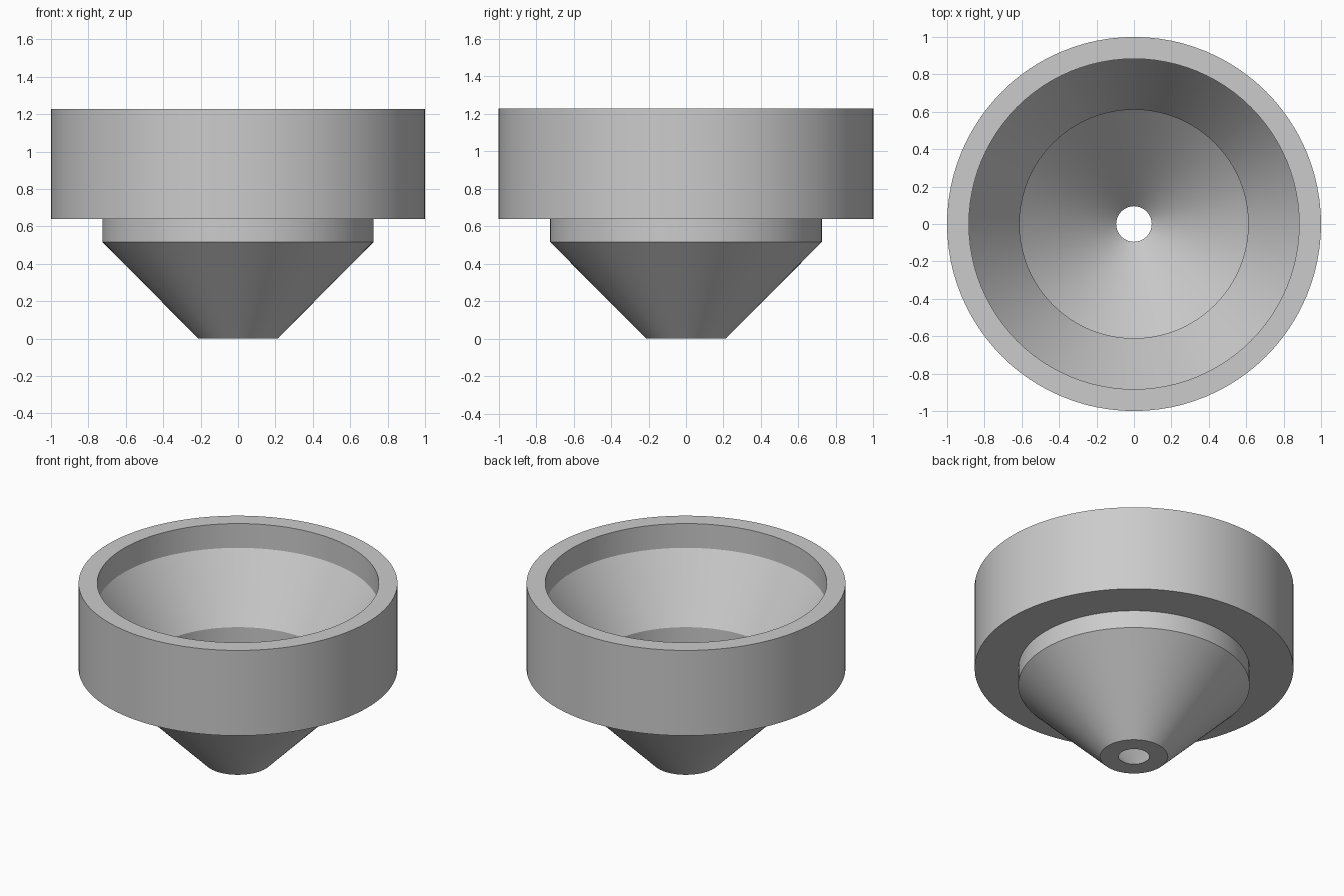
import bpy, bmesh, math

cube = bpy.data.objects.get("Cube")
if cube:
    bpy.data.objects.remove(cube, do_unlink=True)

SEGMENTS = 96

# One plain grey for the whole funnel
grey = bpy.data.materials.new("plain_grey")
grey.use_nodes = True
colour = (0.6, 0.6, 0.6, 1.0)
grey.diffuse_color = colour
grey.node_tree.nodes["Principled BSDF"].inputs["Base Color"].default_value = colour


def lathe(name, profile):
    """Spin a closed (radius, height) profile around z."""
    bm = bmesh.new()
    verts = [bm.verts.new((r, 0, z)) for r, z in profile]
    edges = [bm.edges.new((a, b)) for a, b in zip(verts, verts[1:] + verts[:1])]
    bmesh.ops.spin(bm, geom=verts + edges, cent=(0, 0, 0), axis=(0, 0, 1),
                   angle=math.tau, steps=SEGMENTS, use_merge=True)
    bmesh.ops.remove_doubles(bm, verts=bm.verts, dist=1e-4)
    bmesh.ops.recalc_face_normals(bm, faces=bm.faces)
    mesh = bpy.data.meshes.new(name)
    bm.to_mesh(mesh)
    bm.free()
    mesh.materials.append(grey)
    obj = bpy.data.objects.new(name, mesh)
    bpy.context.collection.objects.link(obj)
    bpy.ops.object.select_all(action="DESELECT")
    obj.select_set(True)
    bpy.context.view_layer.objects.active = obj
    bpy.ops.object.shade_smooth_by_angle(angle=math.radians(25))
    return obj


# Heights shared by the outside and inside walls
TOP, SEAT, LEDGE, SHOULDER = 1.228, 1.06, 0.638, 0.516

outside = [(0.212, 0), (0.725, SHOULDER), (0.725, LEDGE), (1, LEDGE), (1, TOP)]
inside = [(0.883, TOP), (0.883, SEAT), (0.611, LEDGE), (0.611, SHOULDER), (0.095, 0)]
lathe("funnel_body", outside + inside)
